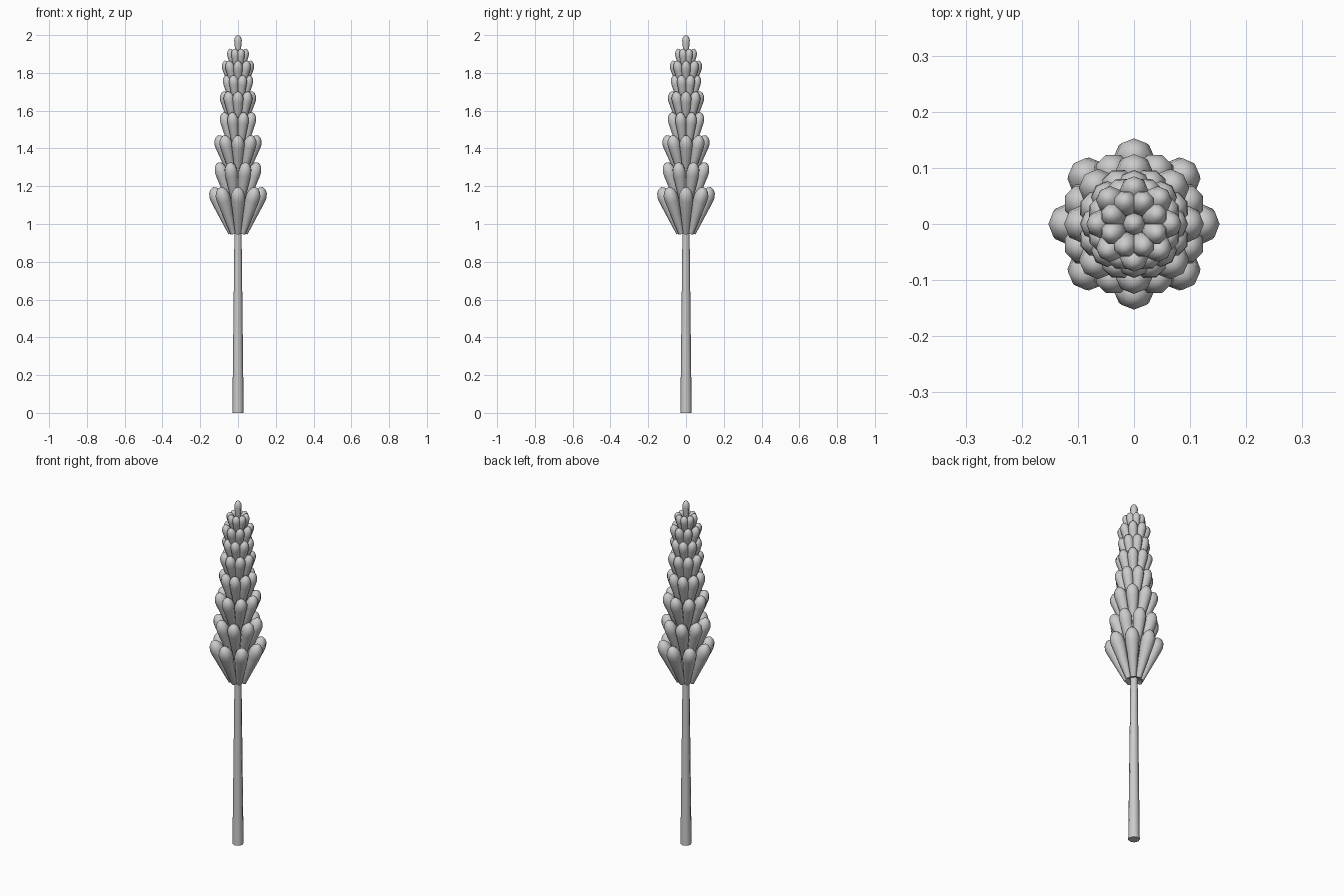
import bpy, bmesh
from math import pi, cos, sin
from mathutils import Matrix, Vector

if "Cube" in bpy.data.objects:
    bpy.data.objects.remove(bpy.data.objects["Cube"])

# floret silhouette: (fraction of length, fraction of radius)
PROFILE = [(0, .40), (.4, .72), (.72, .98), (.82, 1.0), (.91, .80), (.97, .46)]
SIDES = 8


def add_lathe(bm, profile, length, radius, mat, sides=SIDES, pointed=True):
    rings = []
    for t, r in profile:
        rings.append([bm.verts.new(mat @ Vector((radius * r * cos(2 * pi * i / sides),
                                                 radius * r * sin(2 * pi * i / sides),
                                                 length * t))) for i in range(sides)])
    bm.faces.new(rings[0][::-1])
    for a, b in zip(rings, rings[1:]):
        for i in range(sides):
            j = (i + 1) % sides
            bm.faces.new((a[i], a[j], b[j], b[i]))
    if pointed:
        tip = bm.verts.new(mat @ Vector((0, 0, length)))
        for i in range(sides):
            bm.faces.new((rings[-1][i], rings[-1][(i + 1) % sides], tip))
    else:
        bm.faces.new(rings[-1])


def finish(bm, name):
    mesh = bpy.data.meshes.new(name)
    bm.to_mesh(mesh)
    bm.free()
    obj = bpy.data.objects.new(name, mesh)
    bpy.context.collection.objects.link(obj)
    mesh.shade_smooth()
    mesh.set_sharp_from_angle(angle=pi / 4)
    return obj


# stem
bm = bmesh.new()
add_lathe(bm, [(0, 1), (.5, .63), (1, .3)], 1.9, .03, Matrix(), pointed=False)
finish(bm, "stem")

# whorls of eight florets: base radius, base z, tip radius, tip z, floret radius
WHORLS = [
    (.036, .95, .133, 1.195, .038),
    (.036, 1.09, .112, 1.327, .036),
    (.034, 1.25, .105, 1.47, .034),
    (.030, 1.38, .083, 1.592, .031),
    (.028, 1.51, .077, 1.702, .029),
    (.024, 1.61, .068, 1.788, .027),
    (.020, 1.69, .070, 1.865, .025),
    (.014, 1.78, .047, 1.928, .022),
]
for n, (r0, z0, r1, z1, rad) in enumerate(WHORLS):
    bm = bmesh.new()
    axis = Vector((r1 - r0, 0, z1 - z0))
    tilt = Matrix.Translation((r0, 0, z0)) @ axis.to_track_quat('Z', 'Y').to_matrix().to_4x4()
    for k in range(8):
        spin = Matrix.Rotation((k + .5 * (n % 2)) * pi / 4, 4, 'Z')
        add_lathe(bm, PROFILE, axis.length, rad, spin @ tilt)
    finish(bm, f"floret_whorl_{n + 1}")

# top bud
bm = bmesh.new()
add_lathe(bm, PROFILE, .14, .02, Matrix.Translation((0, 0, 1.86)))
finish(bm, "top_bud")
